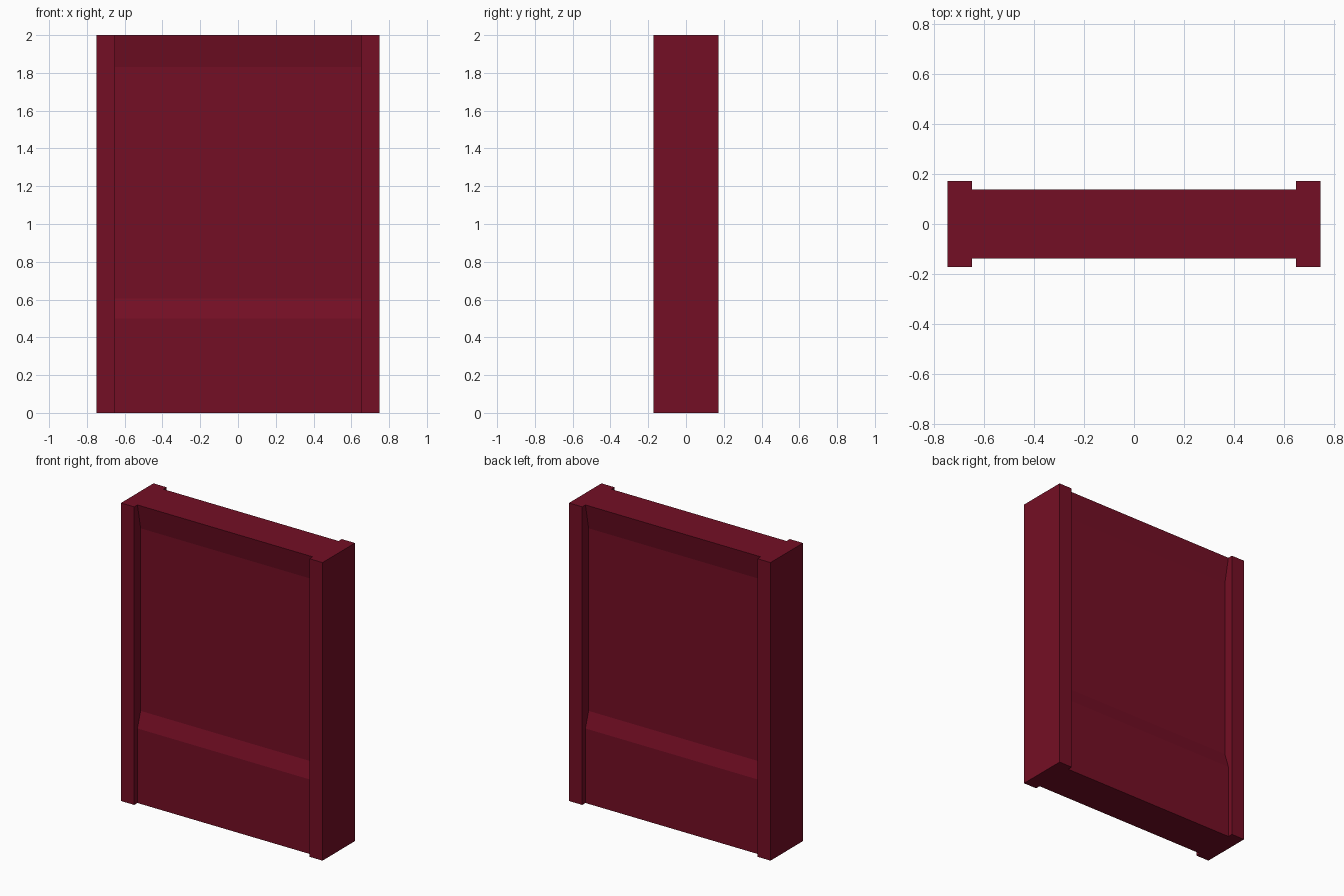
import bpy

if "Cube" in bpy.data.objects:
    bpy.data.objects.remove(bpy.data.objects["Cube"])

# Single dark red finish
red = bpy.data.materials.new("dark_red")
red.diffuse_color = (0.175, 0.0045, 0.018, 1)
red.use_nodes = True
red.node_tree.nodes["Principled BSDF"].inputs["Base Color"].default_value = red.diffuse_color


def extrude_x(name, profile, x0, x1):
    """Solid made by sweeping a (y, z) profile from x0 to x1."""
    n = len(profile)
    verts = [(x, y, z) for x in (x0, x1) for y, z in profile]
    faces = [tuple(range(n - 1, -1, -1)), tuple(range(n, 2 * n))]
    faces += [(i, (i + 1) % n, n + (i + 1) % n, n + i) for i in range(n)]
    mesh = bpy.data.meshes.new(name)
    mesh.from_pydata(verts, [], faces)
    mesh.materials.append(red)
    obj = bpy.data.objects.new(name, mesh)
    bpy.context.collection.objects.link(obj)
    return obj


HALF_W, INNER_W, HALF_D = 0.748, 0.65, 0.172

# Panel: thick base and cornice, thinner middle, sloped transitions
half = [(0.138, 0), (0.138, 0.5), (0.104, 0.605), (0.104, 1.83), (0.138, 2)]
extrude_x("wall_panel", half + [(-y, z) for y, z in reversed(half)],
          -INNER_W, INNER_W)

# Side pillars
post = [(HALF_D, 0), (HALF_D, 2), (-HALF_D, 2), (-HALF_D, 0)]
extrude_x("left_pillar", post, -HALF_W, -INNER_W)
extrude_x("right_pillar", post, INNER_W, HALF_W)

# Consistent outward normals
import bmesh
for obj in bpy.context.collection.objects:
    bm = bmesh.new()
    bm.from_mesh(obj.data)
    bmesh.ops.recalc_face_normals(bm, faces=bm.faces)
    bm.to_mesh(obj.data)
    bm.free()
